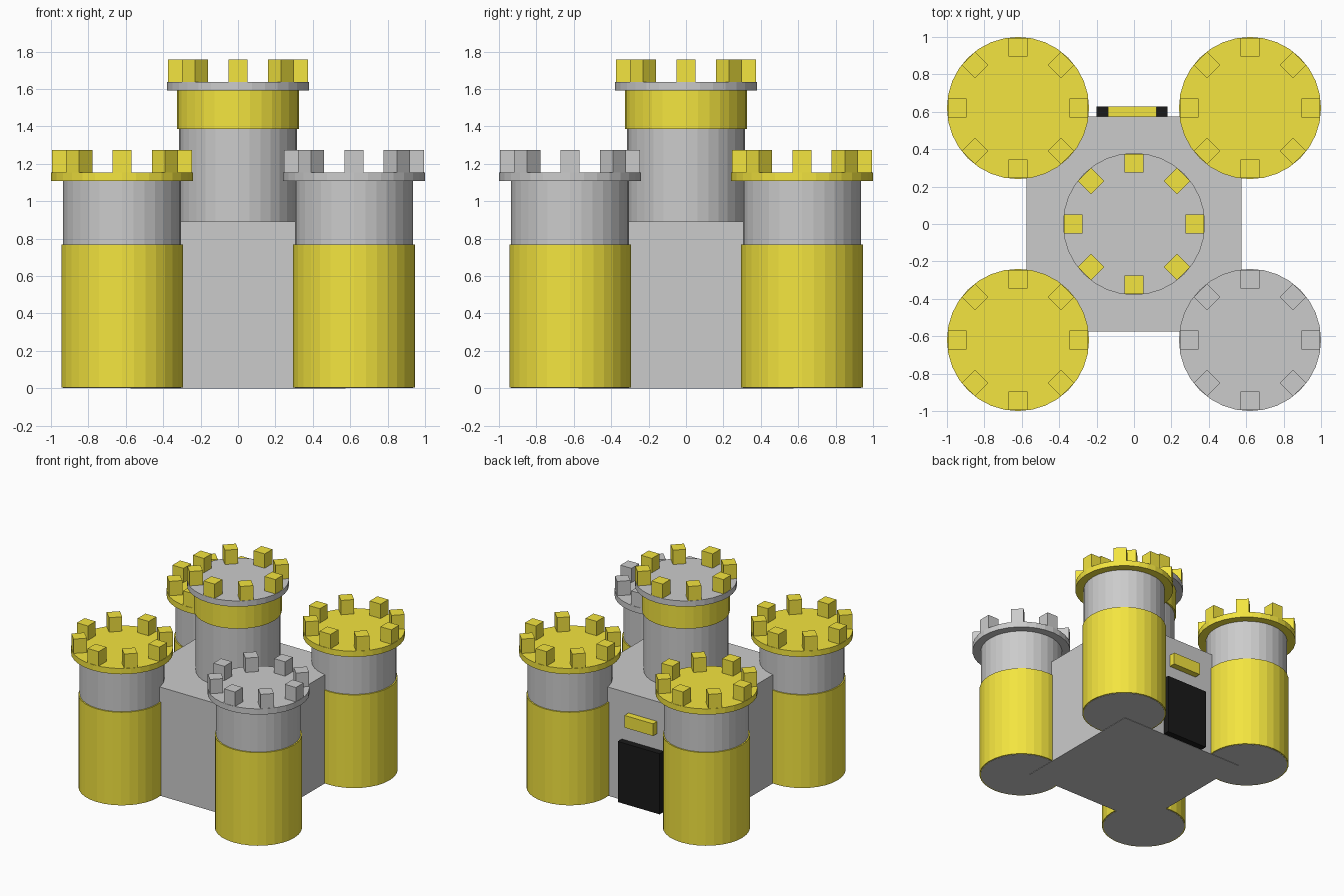
import bpy
from math import cos, sin, pi

if "Cube" in bpy.data.objects:
    bpy.data.objects.remove(bpy.data.objects["Cube"])


def material(name, rgb):
    m = bpy.data.materials.new(name)
    m.diffuse_color = (*rgb, 1)
    m.use_nodes = True
    m.node_tree.nodes["Principled BSDF"].inputs["Base Color"].default_value = m.diffuse_color
    return m


YELLOW = material("yellow", (0.9, 0.78, 0.05))
BLACK = material("black", (0.01, 0.01, 0.01))
GREY = None


def finish(name, mat):
    ob = bpy.context.object
    ob.name = name
    if mat:
        ob.data.materials.append(mat)
    return ob


def drum(name, x, y, r, z0, z1, mat=GREY):
    bpy.ops.mesh.primitive_cylinder_add(vertices=32, radius=r, depth=z1 - z0,
                                        location=(x, y, (z0 + z1) / 2))
    return finish(name, mat)


def box(name, lo, hi, mat=GREY, turn=0):
    mid = [(a + b) / 2 for a, b in zip(lo, hi)]
    bpy.ops.mesh.primitive_cube_add(size=1, location=mid, rotation=(0, 0, turn))
    ob = finish(name, mat)
    ob.scale = [b - a for a, b in zip(lo, hi)]
    return ob


def crown(name, x, y, z, cap_mat, merlon_mat):
    # overhanging cap with a ring of eight merlons
    drum(name + "_cap", x, y, 0.38, z, z + 0.047, cap_mat)
    for i in range(8):
        a = i * pi / 4
        cx, cy = x + 0.325 * cos(a), y + 0.325 * sin(a)
        box(f"{name}_merlon_{i + 1}", (cx - 0.05, cy - 0.05, z + 0.045),
            (cx + 0.05, cy + 0.05, z + 0.165), merlon_mat, a)


# Main keep
box("keep_walls", (-0.575, -0.575, 0), (0.575, 0.575, 0.893))

# Central tower with a coloured upper band
drum("central_shaft", 0, 0, 0.315, 0.85, 1.595)
drum("central_band", 0, 0, 0.327, 1.386, 1.592, YELLOW)
crown("central", 0, 0, 1.592, GREY, YELLOW)

# Corner towers; the front right one has a grey crown
for side, x in (("left", -0.62), ("right", 0.62)):
    for end, y in (("front", -0.62), ("back", 0.62)):
        name = f"{end}_{side}_tower"
        drum(name + "_shaft", x, y, 0.315, 0.003, 1.112)
        drum(name + "_sleeve", x, y, 0.325, 0.005, 0.77, YELLOW)
        top = GREY if name == "front_right_tower" else YELLOW
        crown(name, x, y, 1.108, top, top)

# Back gate and the plaque above it
box("gate", (-0.2, 0.56, 0.002), (0.18, 0.628, 0.5), BLACK)
box("plaque", (-0.14, 0.56, 0.63), (0.12, 0.628, 0.73), YELLOW)
